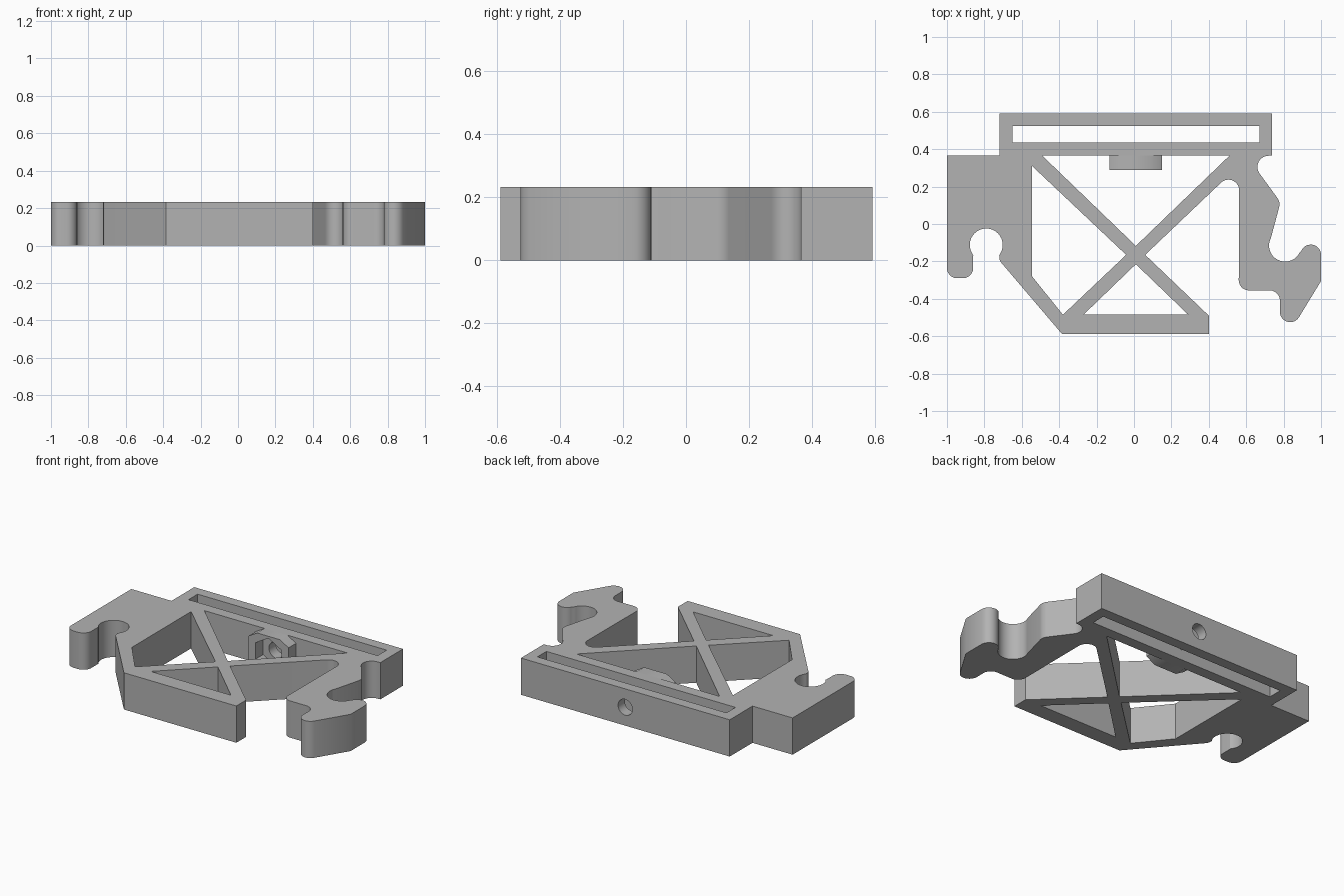
import bpy, bmesh
from math import radians, cos, sin, tan, pi
from mathutils import Matrix

if "Cube" in bpy.data.objects:
    bpy.data.objects.remove(bpy.data.objects["Cube"], do_unlink=True)

HEIGHT = 0.232
MID = HEIGHT / 2
BOLT_X = 0.01

grey = bpy.data.materials.new("plain grey")
grey.use_nodes = True
grey.diffuse_color = (0.45, 0.45, 0.45, 1)
grey.node_tree.nodes["Principled BSDF"].inputs["Base Color"].default_value = (0.45, 0.45, 0.45, 1)


def arc(cx, cy, r, start, end, steps=12):
    """Points on an arc, angles in degrees."""
    angles = [radians(start + (end - start) * i / steps) for i in range(steps + 1)]
    return [(cx + r * cos(a), cy + r * sin(a)) for a in angles]


def prism(name, loops, depth, matrix):
    """Extrude an outline, with any inner loops as openings, into a clean mesh."""
    curve = bpy.data.curves.new(name + "_profile", 'CURVE')
    curve.dimensions = '2D'
    curve.fill_mode = 'BOTH'
    curve.extrude = depth / 2
    for loop in loops:
        spline = curve.splines.new('POLY')
        spline.points.add(len(loop) - 1)
        for point, (x, y) in zip(spline.points, loop):
            point.co = (x, y, 0, 1)
        spline.use_cyclic_u = True
    temp = bpy.data.objects.new(name + "_temp", curve)
    bpy.context.collection.objects.link(temp)
    mesh = bpy.data.meshes.new_from_object(temp.evaluated_get(bpy.context.evaluated_depsgraph_get()))
    bpy.data.objects.remove(temp, do_unlink=True)
    bpy.data.curves.remove(curve)
    bm = bmesh.new()
    bm.from_mesh(mesh)
    bmesh.ops.remove_doubles(bm, verts=bm.verts, dist=0.0005)
    bm.transform(matrix)
    bmesh.ops.recalc_face_normals(bm, faces=bm.faces)
    bm.to_mesh(mesh)
    bm.free()
    mesh.name = name
    mesh.materials.clear()
    mesh.materials.append(grey)
    obj = bpy.data.objects.new(name, mesh)
    bpy.context.collection.objects.link(obj)
    return obj


def smooth(obj):
    bpy.ops.object.select_all(action='DESELECT')
    obj.select_set(True)
    bpy.context.view_layer.objects.active = obj
    bpy.ops.object.shade_smooth_by_angle(angle=radians(32))


# Left-hand block with its round hook
outline = [(-0.72, 0.592), (-0.72, 0.365), (-1, 0.365)]
outline += arc(-0.945, -0.235, 0.055, 180, 270)
outline += arc(-0.915, -0.235, 0.055, 270, 360)
outline += [(-0.86, -0.17)]
outline += arc(-0.79, -0.112, 0.088, 220, -40, 28)
outline += arc(-0.68, -0.18, 0.04, 165, 222, 5)
# Lower bar and the free diagonal arm
outline += [(-0.385, -0.588), (0.4, -0.588), (0.4, -0.49), (0.06, -0.165)]
outline += arc(0.505, 0.18, 0.057, 134, 0)
# Right-hand leg, foot and hook
outline += arc(0.615, -0.3, 0.055, 180, 270)
outline += arc(0.725, -0.41, 0.055, 90, 0)
outline += arc(0.835, -0.47, 0.055, 180, 330)
outline += [(1, -0.305)]
outline += arc(0.945, -0.165, 0.055, 0, 160)
outline += arc(0.808, -0.115, 0.086, -25, -208, 24)
outline += arc(0.72, 0.105, 0.058, -16, 32, 6)
# Side notch and back rail
outline += arc(0.72, 0.305, 0.06, 215, 90)
outline += [(0.738, 0.365), (0.738, 0.592)]

# Openings between the braces, and the long slot
openings = [
    [(-0.65, 0.525), (0.67, 0.525), (0.67, 0.435), (-0.65, 0.435)],
    [(-0.545, 0.31), (-0.545, -0.28), (-0.38, -0.485), (-0.042, -0.165)],
    [(-0.49, 0.365), (0.51, 0.365), (0.01, -0.117)],
    [(-0.27, -0.485), (0.29, -0.485), (0.01, -0.215)],
]
frame = prism("bracket_frame", [outline] + openings, HEIGHT, Matrix.Translation((0, 0, MID)))

# Bolt hole through the back rail
upright = Matrix.Rotation(pi / 2, 4, 'X')
cutter = prism("bolt_hole_cutter", [arc(BOLT_X, 0, 0.05, 0, 348.75, 31)], 0.4,
               Matrix.Translation((0, 0.5, MID)) @ upright)
cutter.hide_render = True
cut = frame.modifiers.new("bolt_hole", 'BOOLEAN')
cut.operation = 'DIFFERENCE'
cut.solver = 'EXACT'
cut.object = cutter
bpy.context.view_layer.objects.active = frame
bpy.ops.object.modifier_apply(modifier=cut.name)
bpy.data.objects.remove(cutter, do_unlink=True)
smooth(frame)

# Nut holder: hexagon with trimmed points around a hexagonal pocket
half = 0.14
corner = half * tan(pi / 6)
trim = (half / cos(pi / 6) - MID) / tan(pi / 6)
quarter = [(half, corner), (trim, MID)]
holder = quarter + [(-x, y) for x, y in reversed(quarter)]
holder += [(-x, -y) for x, y in holder]
holder = [(BOLT_X + x, y) for x, y in holder]
pocket = arc(BOLT_X, 0, 0.104, 30, 330, 5)
nut_holder = prism("nut_holder", [holder, pocket], 0.075,
                   Matrix.Translation((0, 0.3275, MID)) @ upright)
smooth(nut_holder)
